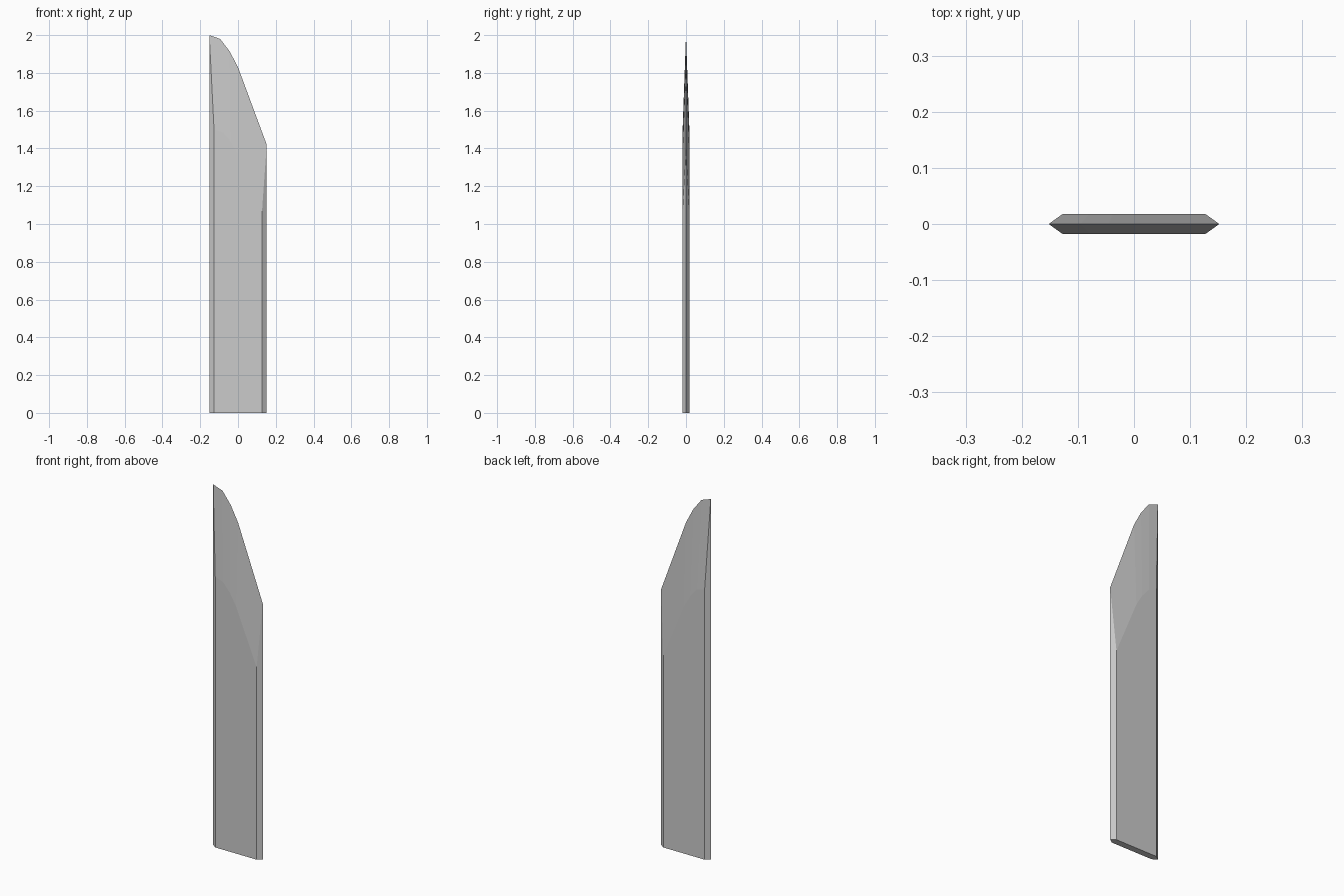
import bpy, bmesh

if "Cube" in bpy.data.objects:
    bpy.data.objects.remove(bpy.data.objects["Cube"])

# Blade outline in the front plane (x, z), counter-clockwise seen from the front
OUTLINE = [(-0.152, 0), (0.152, 0), (0.152, 1.42), (0, 1.83),
           (-0.045, 1.915), (-0.095, 1.98), (-0.152, 2.0)]
HALF_THICKNESS = 0.018
SCALE_X, SCALE_Z = 0.835, 0.75   # flat face is a shrunken copy of the outline

bm = bmesh.new()
edge = [bm.verts.new((x, 0, z)) for x, z in OUTLINE]
n = len(edge)

# Flat face and ground bevels on each side; the base closes flat at z = 0
for side in (-1, 1):
    flat = [bm.verts.new((x * SCALE_X, side * HALF_THICKNESS, z * SCALE_Z))
            for x, z in OUTLINE]
    bm.faces.new(flat)
    for i in range(n):
        j = (i + 1) % n
        bm.faces.new((edge[i], edge[j], flat[j], flat[i]))

bmesh.ops.recalc_face_normals(bm, faces=bm.faces)
mesh = bpy.data.meshes.new("blade")
bm.to_mesh(mesh)
bm.free()
blade = bpy.data.objects.new("blade", mesh)
bpy.context.collection.objects.link(blade)
